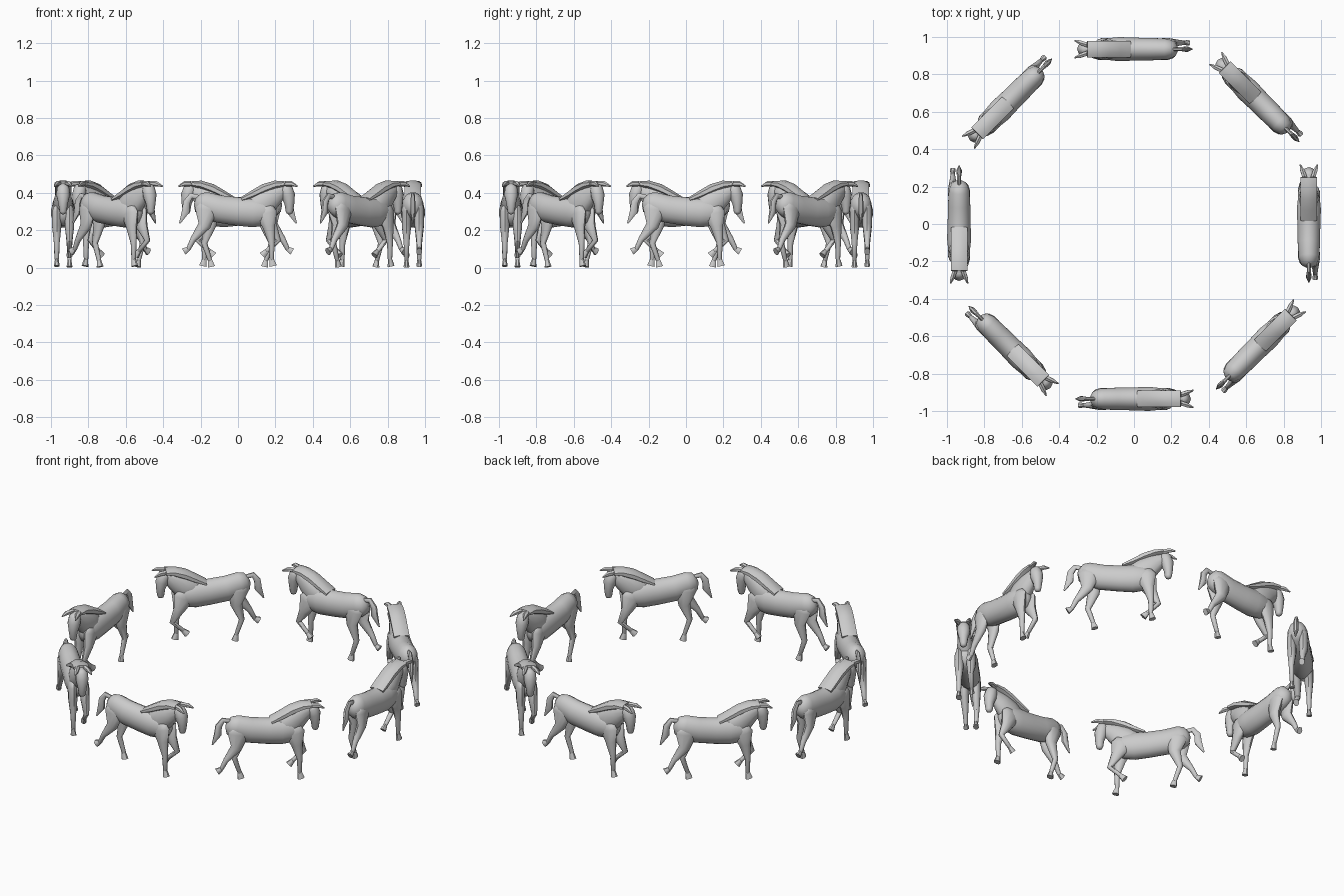
import bpy, bmesh, math
from mathutils import Vector, Matrix

if "Cube" in bpy.data.objects:
    bpy.data.objects.remove(bpy.data.objects["Cube"])

RING_RADIUS = 0.935
HORSE_COUNT = 8
LEG_SPREAD = 0.034
LEG_TAPER = (0.06, 0.034, 0.016, 0.012)
parts = []


def round_end(point, direction, radius):
    """Shrinking rings that close a tube with a soft dome."""
    dome = []
    for degrees in (40, 75):
        angle = math.radians(degrees)
        centre = point + direction * radius * math.sin(angle) * 0.8
        dome.append((centre, radius, math.cos(angle)))
    return dome


def tube(name, path, radii, flatness=1.0, widest=1.0, side=0.0,
         splay=0.0, segments=12, rounded=True):
    """Loft ellipses along a path of (x, z) points in the horse's own plane."""
    points = [Vector((x, 0, z)) for x, z in path]
    stations = [(point, radius, 1) for point, radius in zip(points, radii)]
    if rounded:
        start = (points[0] - points[1]).normalized()
        finish = (points[-1] - points[-2]).normalized()
        first_dome = round_end(points[0], start, radii[0])
        final_dome = round_end(points[-1], finish, radii[-1])
        stations = first_dome[::-1] + stations + final_dome

    bm = bmesh.new()
    rings = []
    last = len(stations) - 1
    for index, (centre, radius, scale) in enumerate(stations):
        before = stations[max(index - 1, 0)][0]
        after = stations[min(index + 1, last)][0]
        along = (after - before).normalized()
        normal = Vector((-along.z, 0, along.x))
        half_width = min(radius * flatness, widest) * scale
        shift = side + splay * index / last - RING_RADIUS
        ring = []
        for step in range(segments):
            angle = math.tau * (step + 0.5) / segments
            corner = centre + normal * radius * scale * math.sin(angle)
            corner.y = shift + half_width * math.cos(angle)
            ring.append(bm.verts.new(corner))
        rings.append(ring)

    for lower, upper in zip(rings, rings[1:]):
        for step in range(segments):
            following = (step + 1) % segments
            bm.faces.new((lower[step], lower[following],
                          upper[following], upper[step]))
    bm.faces.new(rings[0])
    bm.faces.new(rings[-1])
    bmesh.ops.recalc_face_normals(bm, faces=bm.faces)
    mesh = bpy.data.meshes.new(name)
    bm.to_mesh(mesh)
    bm.free()
    part = bpy.data.objects.new(name, mesh)
    bpy.context.collection.objects.link(part)
    parts.append(part)


def leg(name, side, joints, sole):
    """Tapered limb through four joints, ending in a flared hoof."""
    tube(name + "_leg", joints, LEG_TAPER, widest=0.026, side=side, segments=10)
    tube(name + "_hoof", (joints[-1], sole), (0.013, 0.021), flatness=0.8,
         side=side, segments=8, rounded=False)


# Barrel with a dipped back, deep neck and head
tube("body", [(-0.18, 0.338), (-0.1, 0.313), (0, 0.3), (0.08, 0.295), (0.14, 0.295)],
     (0.069, 0.075, 0.077, 0.081, 0.073), flatness=0.81, segments=16)
tube("neck", [(0.08, 0.31), (0.14, 0.345), (0.19, 0.385), (0.25, 0.422)],
     (0.07, 0.077, 0.06, 0.034), flatness=0.68)
tube("head", [(0.258, 0.42), (0.268, 0.385), (0.275, 0.34), (0.275, 0.3)],
     (0.035, 0.037, 0.026, 0.02), segments=10)

# Broad mane draped over the neck, and a hanging tail
tube("mane", [(0.02, 0.365), (0.08, 0.392), (0.14, 0.422), (0.2, 0.443), (0.25, 0.448)],
     (0.013, 0.023, 0.028, 0.024, 0.016), flatness=4, widest=0.048,
     segments=8, rounded=False)
tube("tail", [(-0.21, 0.375), (-0.25, 0.385), (-0.275, 0.35), (-0.28, 0.3), (-0.31, 0.24)],
     (0.014, 0.016, 0.02, 0.022, 0.005), flatness=0.7, segments=8)

# Ears spread forward and outward
for label, sign in (("left", 1), ("right", -1)):
    tube(label + "_ear", [(0.25, 0.448), (0.285, 0.448), (0.318, 0.435)],
         (0.015, 0.014, 0.004), side=sign * 0.022, splay=sign * 0.024,
         segments=6, rounded=False)

# Diagonal pairs: one pair reaches the ground, the other is lifted
leg("left_hind", LEG_SPREAD,
    [(-0.16, 0.31), (-0.15, 0.225), (-0.18, 0.13), (-0.15, 0.04)], (-0.142, 0.004))
leg("right_hind", -LEG_SPREAD,
    [(-0.17, 0.31), (-0.18, 0.225), (-0.24, 0.15), (-0.265, 0.1)], (-0.29, 0.085))
leg("right_front", -LEG_SPREAD,
    [(0.15, 0.29), (0.165, 0.22), (0.18, 0.13), (0.18, 0.045)], (0.188, 0.008))
leg("left_front", LEG_SPREAD,
    [(0.15, 0.29), (0.175, 0.22), (0.215, 0.145), (0.155, 0.09)], (0.13, 0.065))

# Soft shading with crisp rims
for part in parts:
    part.select_set(True)
bpy.context.view_layer.objects.active = parts[0]
bpy.ops.object.shade_smooth_by_angle(angle=math.radians(40))

# Ring of horses running counterclockwise
for index in range(1, HORSE_COUNT):
    turn = Matrix.Rotation(math.tau * index / HORSE_COUNT, 4, "Z")
    for part in parts:
        twin = bpy.data.objects.new(f"{part.name}_{index + 1}", part.data)
        twin.matrix_world = turn
        bpy.context.collection.objects.link(twin)
